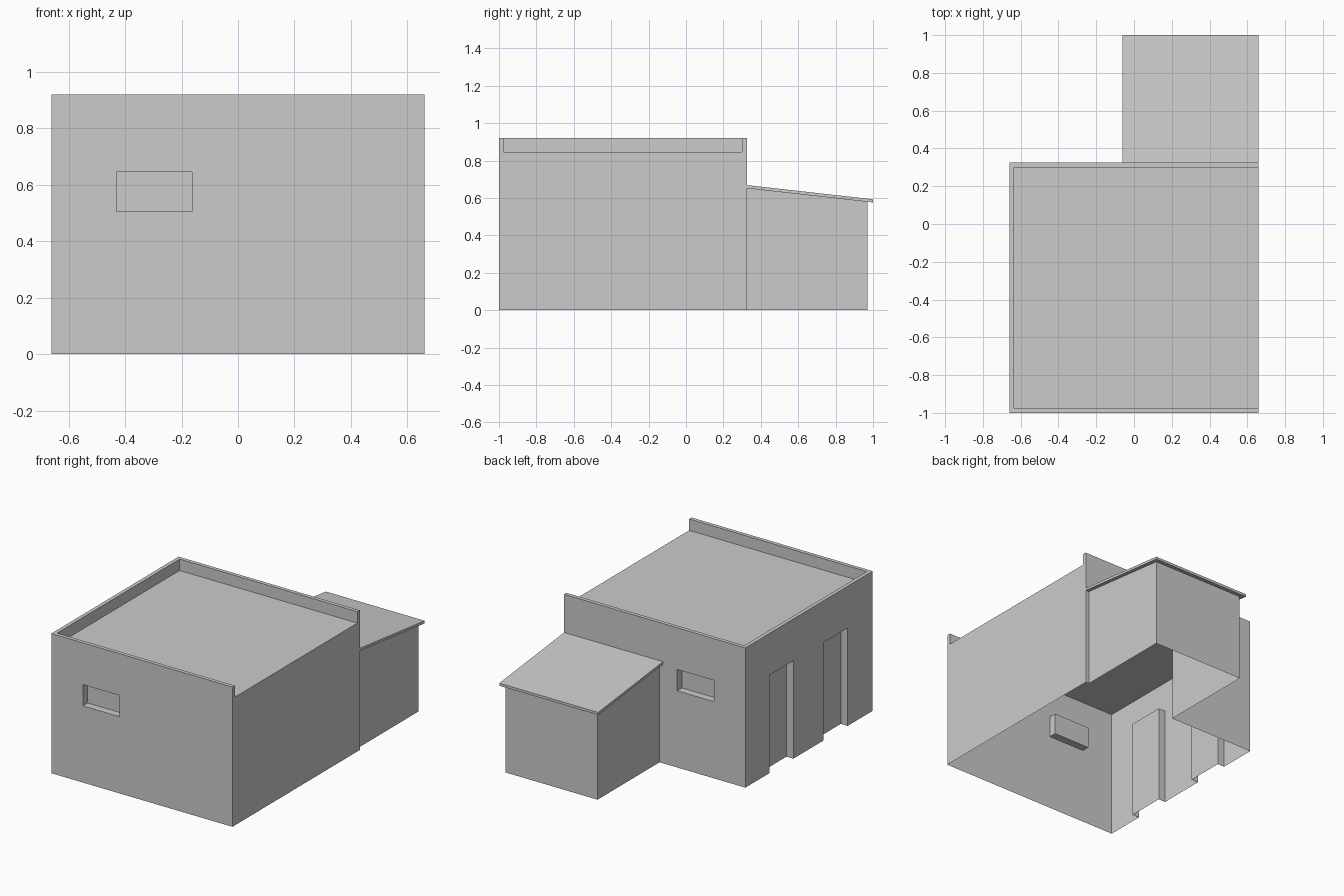
import bpy, bmesh
from mathutils import Vector as V

old = bpy.data.objects.get("Cube")
if old:
    bpy.data.objects.remove(old, do_unlink=True)

# Single plain grey for the whole building
grey = bpy.data.materials.new("plain_grey")
grey.use_nodes = True
grey.diffuse_color = (0.6, 0.6, 0.6, 1)
grey.node_tree.nodes["Principled BSDF"].inputs["Base Color"].default_value = (0.6, 0.6, 0.6, 1)

# Main dimensions
X, FRONT, BACK = 0.66, -1.0, 0.325
DECK, TOP = 0.845, 0.92
RIM, RECESS = 0.025, 0.05
EXT_L, EXT_R, EXT_BACK = -0.035, 0.635, 0.97
EAVE_L, EAVE_BACK = -0.06, 1.0
HIGH, LOW, SLAB = 0.652, 0.576, 0.017
UP = V((0, 0, 1))


def quad(bm, *points):
    bm.faces.new([bm.verts.new(p) for p in points])


def finish(bm, name):
    bmesh.ops.remove_doubles(bm, verts=bm.verts, dist=0.0001)
    mesh = bpy.data.meshes.new(name)
    bm.to_mesh(mesh)
    bm.free()
    mesh.materials.append(grey)
    obj = bpy.data.objects.new(name, mesh)
    bpy.context.collection.objects.link(obj)


def wall(name, start, end, height, recesses=(), gaps=()):
    """Thin wall facing right of its run, with recessed pockets and open gaps."""
    bm = bmesh.new()
    start, end = V((*start, 0)), V((*end, 0))
    length = (end - start).length
    u = (end - start).normalized()
    inward = -u.cross(UP) * RECESS

    def at(a, b):
        return start + u * a + UP * b

    holes = list(recesses) + list(gaps)
    us = sorted({0, length, *(h[0] for h in holes), *(h[1] for h in holes)})
    vs = sorted({0, height, *(h[2] for h in holes), *(h[3] for h in holes)})
    for a, b in zip(us, us[1:]):
        for c, d in zip(vs, vs[1:]):
            mu, mv = (a + b) / 2, (c + d) / 2
            if not any(h[0] < mu < h[1] and h[2] < mv < h[3] for h in holes):
                quad(bm, at(a, c), at(b, c), at(b, d), at(a, d))
    for a, b, c, d in recesses:
        ring = [at(a, c), at(b, c), at(b, d), at(a, d)]
        quad(bm, *(p + inward for p in ring))
        for i in range(4):
            p, q = ring[i], ring[(i + 1) % 4]
            if i or c > 0:  # doorways have no sill
                quad(bm, p, q, q + inward, p + inward)
    finish(bm, name)


# Main block walls
win_l, win_r, sill, head = -0.43, -0.163, 0.505, 0.645
wall("front_wall", (-X, FRONT), (X, FRONT), TOP,
     recesses=[(win_l + X, win_r + X, sill, head)])
wall("open_side_wall", (X, FRONT), (X, BACK), DECK)
wall("back_wall", (X, BACK), (-X, BACK), TOP,
     recesses=[(X - win_r, X - win_l, sill, head)],
     gaps=[(X - EXT_R, X - EXT_L, 0, HIGH)])
wall("door_wall", (-X, BACK), (-X, FRONT), TOP,
     recesses=[(s, s + 0.25, 0, head) for s in (0.25, 0.815)])

# Roof deck
bm = bmesh.new()
quad(bm, (-X, FRONT, DECK), (X, FRONT, DECK), (X, BACK, DECK), (-X, BACK, DECK))
finish(bm, "roof_deck")

# Parapet rim on three sides, open on the fourth
bm = bmesh.new()
outer = [V((X, FRONT, 0)), V((-X, FRONT, 0)), V((-X, BACK, 0)), V((X, BACK, 0))]
inner = [V((X, FRONT + RIM, 0)), V((-X + RIM, FRONT + RIM, 0)),
         V((-X + RIM, BACK - RIM, 0)), V((X, BACK - RIM, 0))]
lo, hi = UP * DECK, UP * TOP
for i in range(3):
    quad(bm, inner[i] + hi, inner[i + 1] + hi, outer[i + 1] + hi, outer[i] + hi)
    quad(bm, inner[i] + lo, inner[i + 1] + lo, inner[i + 1] + hi, inner[i] + hi)
for p, q in ((outer[0], inner[0]), (inner[3], outer[3])):
    quad(bm, p + lo, q + lo, q + hi, p + hi)
finish(bm, "parapet")

# Rear extension walls, topped along the roof slope
bm = bmesh.new()
edge = HIGH + (LOW - HIGH) * (EXT_BACK - BACK) / (EAVE_BACK - BACK)
run = [(EXT_R, BACK, HIGH), (EXT_R, EXT_BACK, edge),
       (EXT_L, EXT_BACK, edge), (EXT_L, BACK, HIGH)]
for p, q in zip(run, run[1:]):
    quad(bm, (p[0], p[1], 0), (q[0], q[1], 0), q, p)
finish(bm, "extension_walls")

# Sloping extension roof slab
bm = bmesh.new()
profile = [(BACK, HIGH), (EAVE_BACK, LOW), (EAVE_BACK, LOW + SLAB), (BACK, HIGH + SLAB)]
face = bm.faces.new([bm.verts.new((EAVE_L, y, z)) for y, z in profile])
extruded = bmesh.ops.extrude_face_region(bm, geom=[face])["geom"]
bmesh.ops.translate(bm, vec=(X - EAVE_L, 0, 0),
                    verts=[g for g in extruded if isinstance(g, bmesh.types.BMVert)])
bmesh.ops.recalc_face_normals(bm, faces=bm.faces)
finish(bm, "extension_roof")
